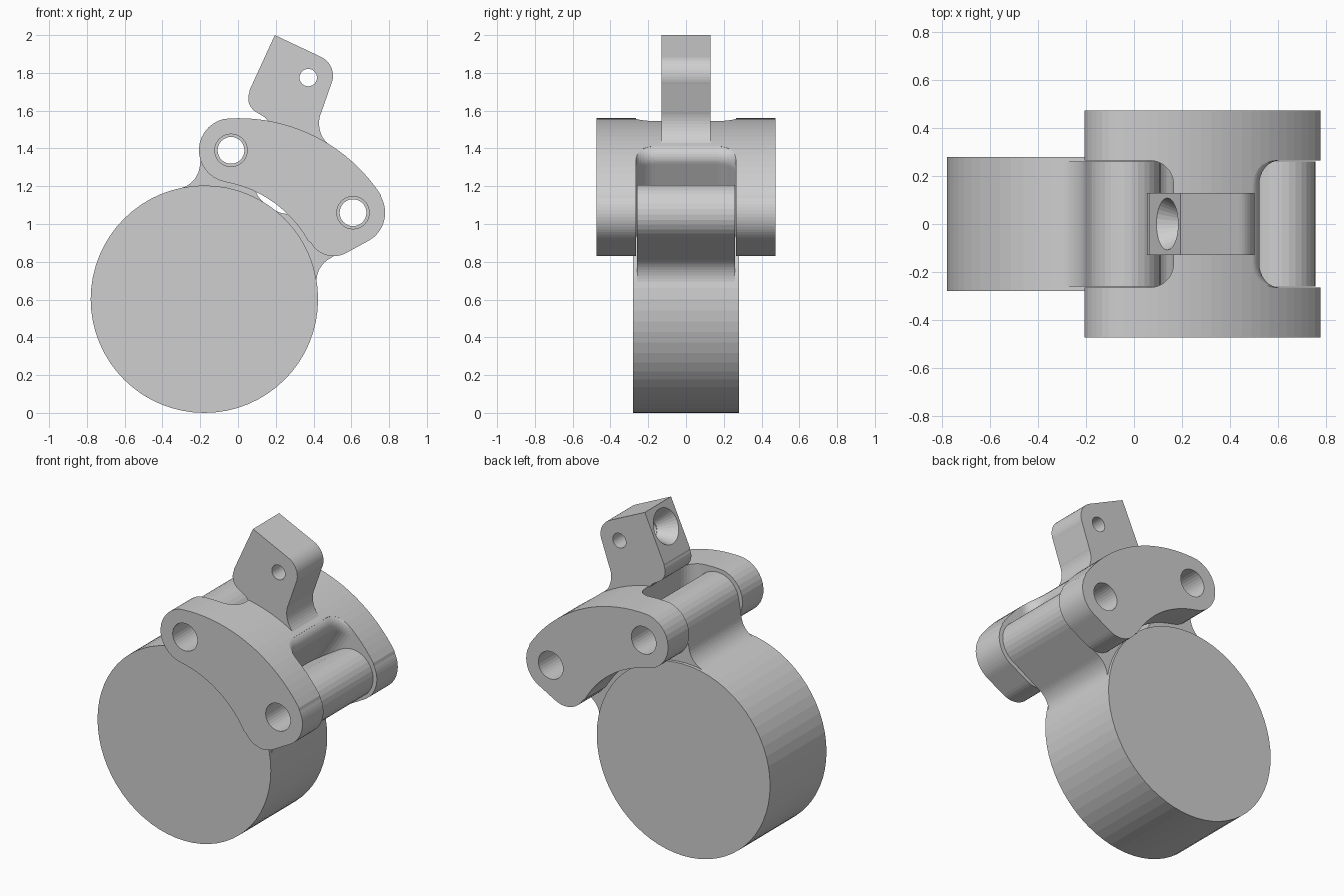
import bpy, bmesh
from math import sin, cos, radians, degrees, atan2, sqrt, hypot
from mathutils import Matrix, Vector

cube = bpy.data.objects.get("Cube")
if cube:
    bpy.data.objects.remove(cube, do_unlink=True)

grey = bpy.data.materials.new("light grey")
grey.use_nodes = True
grey.diffuse_color = (0.62, 0.62, 0.62, 1)
grey.node_tree.nodes["Principled BSDF"].inputs["Base Color"].default_value = (0.62, 0.62, 0.62, 1)

FRONT = Matrix.Rotation(radians(90), 4, 'X')   # local XY becomes world XZ
DISC, DISC_R = (-0.178, 0.602), 0.602
PIN_A, PIN_B = (-0.037, 1.39), (0.609, 1.06)


def arc(c, r, a0, a1, n=16):
    steps = [radians(a0 + (a1 - a0) * i / n) for i in range(n + 1)]
    return [(c[0] + r * cos(a), c[1] + r * sin(a)) for a in steps]


def loft(name, sections, matrix=FRONT):
    """Solid through a stack of (height, outline) sections."""
    bm = bmesh.new()
    rings = [[bm.verts.new((x, y, h)) for x, y in pts] for h, pts in sections]
    for low, high in zip(rings, rings[1:]):
        for i in range(len(low)):
            bm.faces.new((low[i - 1], low[i], high[i], high[i - 1]))
    bm.faces.new(rings[0])
    bm.faces.new(rings[-1])
    bmesh.ops.recalc_face_normals(bm, faces=bm.faces)
    bm.transform(matrix)
    return add(name, bm)


def prism(name, pts, half, matrix=FRONT):
    return loft(name, [(-half, pts), (half, pts)], matrix)


def cylinder(name, c, r, half, n=32):
    return prism(name, arc(c, r, 0, 360, n)[:-1], half)


def add(name, bm):
    mesh = bpy.data.meshes.new(name)
    bm.to_mesh(mesh)
    bm.free()
    mesh.materials.append(grey)
    obj = bpy.data.objects.new(name, mesh)
    bpy.context.collection.objects.link(obj)
    return obj


def combine(obj, others, operation='DIFFERENCE'):
    """Boolean the other solids into obj, then discard them."""
    for other in others:
        mod = obj.modifiers.new("bool", 'BOOLEAN')
        mod.operation, mod.solver, mod.object = operation, 'EXACT', other
    bpy.context.view_layer.update()
    graph = bpy.context.evaluated_depsgraph_get()
    mesh = bpy.data.meshes.new_from_object(obj.evaluated_get(graph))
    obj.modifiers.clear()
    obj.data = mesh
    for other in others:
        bpy.data.objects.remove(other, do_unlink=True)


def lug(name, pin, r=0.148, f=0.135):
    """Round-ended lug pointing out of the disc, with filleted roots."""
    dx, dz = pin[0] - DISC[0], pin[1] - DISC[1]
    dist, turn = hypot(dx, dz), atan2(dz, dx)
    along = sqrt((DISC_R - 0.0015 + f) ** 2 - (r + f) ** 2)
    root = degrees(atan2(r + f, along))
    side = arc((along, r + f), f, 270, 180 + root, 10)
    pts = arc((dist, 0), r, -90, 90) + side + [(0, 0)]
    pts += [(x, -y) for x, y in reversed(side)]
    place = Matrix.Translation((DISC[0], 0, DISC[1])) @ FRONT @ Matrix.Rotation(turn, 4, 'Z')
    return prism(name, pts, 0.26, place)


# Disc with two lugs and their pin holes
disc = cylinder("disc_body", DISC, DISC_R, 0.28, 64)
combine(disc, [lug("lug_a", PIN_A), lug("lug_b", PIN_B)], 'UNION')
combine(disc, [cylinder("hole", p, 0.071, 0.6) for p in (PIN_A, PIN_B)])

# Curved bracket that straddles the lugs
outline = (arc((0.004, 0.66), 0.9, 33.5, 93, 20)
           + arc(PIN_A, 0.17, 93, 260)[1:]
           + arc(DISC, 0.63, 79, 29, 20)
           + arc((0.507, 0.97), 0.14, 209, 299, 12)
           + arc(PIN_B, 0.17, 299, 393.5)[:-1])
bracket = prism("bracket", outline, 0.473)


def slot(side, x, z, tilt, steps):
    """Round-cornered cutter; steps give the wall position at each height."""
    w, r = 0.265, 0.1
    sections = []
    for a, h in steps:
        pts = arc((a - r, w - r), r, 90, 0, 8) + arc((a - r, r - w), r, 0, -90, 8)
        pts += [(-1, -w), (-1, w)]
        sections.append((h, [(side * p, q) for p, q in pts]))
    place = Matrix.Translation((x, 0, z)) @ Matrix.Rotation(radians(tilt), 4, 'Y')
    return loft("slot", sections, place)


# The right slot has a rolled upper rim
roll = arc((0, 0), 0.07, 0, 82, 8)
rolled = [(-a, h) for a, h in [(0.07, -0.9)] + roll + [(roll[-1][0], 0.9)]]
combine(bracket, [slot(1, 0.165, 1.4, 0, [(0, -0.9), (0, 0.9)]),
                  slot(-1, 0.453, 1.357, 32.8, rolled)])
combine(bracket, [cylinder("hole", p, 0.086, 0.6) for p in (PIN_A, PIN_B)])

# Upright tab with a cross hole and a countersunk hole in its sloping face
tab_outline = ([(0.195, 2.0), (0.062, 1.71)]
               + arc((0.137, 1.665), 0.083, 155, 235, 8)
               + [(0.142, 1.565), (0.168, 1.535), (0.2, 1.35), (0.42, 1.35), (0.485, 1.415)]
               + arc((0.579, 1.533), 0.15, 222, 155, 10)
               + arc((0.393, 1.785), 0.11, -25, 65, 12))
tab = prism("upright_tab", tab_outline, 0.13)

inward = Vector((0.91, 0, -0.41)).normalized()
mouth = Vector((0.139, 0, 1.878))


def bore(r0, r1, start, end):
    bm = bmesh.new()
    bmesh.ops.create_cone(bm, cap_ends=True, segments=32, radius1=r0, radius2=r1, depth=end - start)
    turn = inward.to_track_quat('Z', 'Y').to_matrix().to_4x4()
    bm.transform(Matrix.Translation(mouth + inward * (start + end) / 2) @ turn)
    return add("bore", bm)


combine(tab, [cylinder("hole", (0.372, 1.775), 0.046, 0.4),
              bore(0.114, 0.047, -0.01, 0.11), bore(0.045, 0.045, 0.05, 0.256)])
